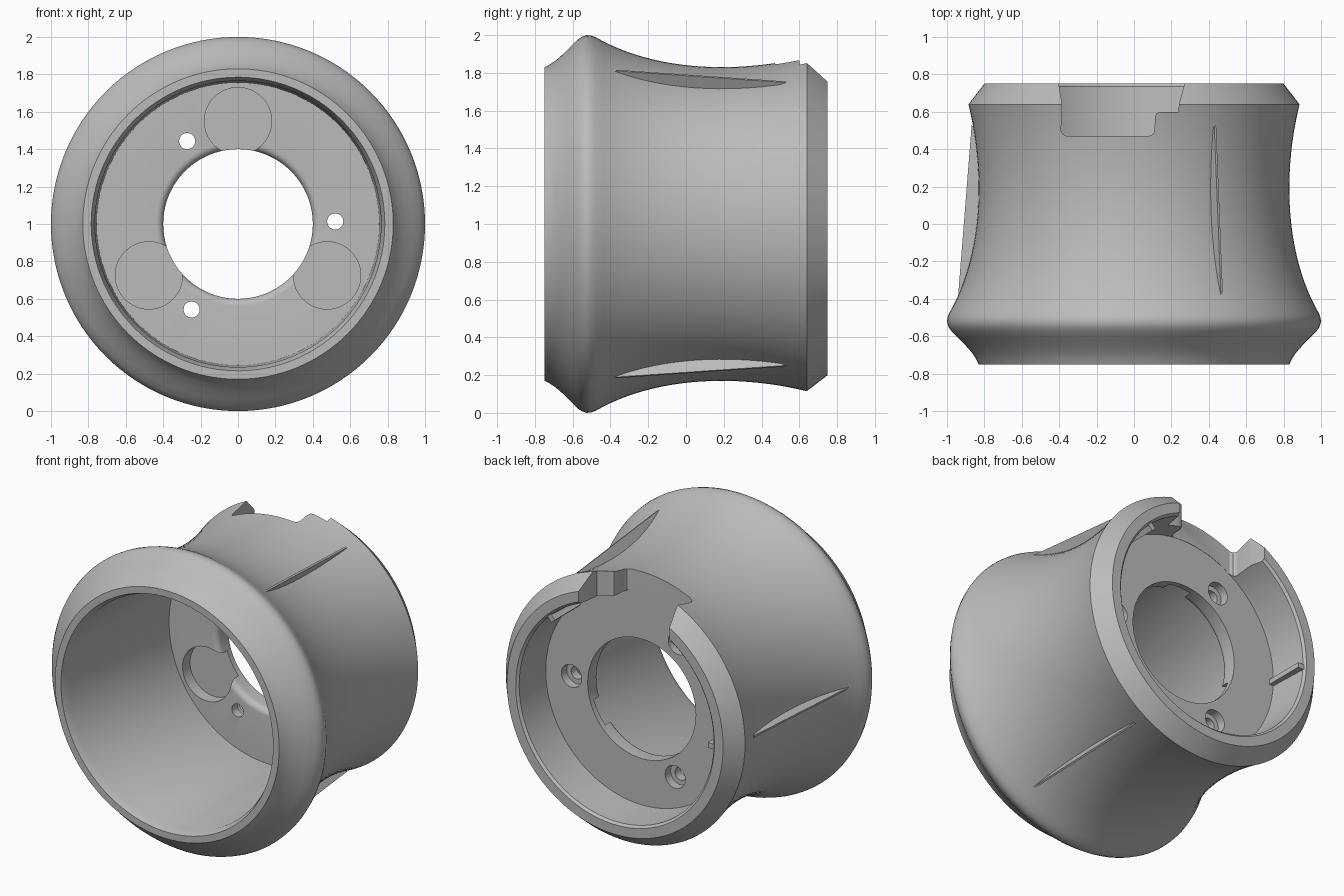
import bpy, bmesh, math
from mathutils import Vector, Matrix
from mathutils.geometry import interpolate_bezier

if "Cube" in bpy.data.objects:
    bpy.data.objects.remove(bpy.data.objects["Cube"])

grey = bpy.data.materials.new("mid grey")
grey.use_nodes = True
grey.diffuse_color = (0.5, 0.5, 0.5, 1)
grey.node_tree.nodes["Principled BSDF"].inputs["Base Color"].default_value = (0.5, 0.5, 0.5, 1)


def finish(name, bm):
    bmesh.ops.recalc_face_normals(bm, faces=bm.faces)
    mesh = bpy.data.meshes.new(name)
    bm.to_mesh(mesh)
    bm.free()
    mesh.materials.append(grey)
    ob = bpy.data.objects.new(name, mesh)
    bpy.context.collection.objects.link(ob)
    return ob


def around(angle, radius, y=0):
    a = math.radians(angle)
    return Vector((radius * math.cos(a), y, 1 + radius * math.sin(a)))


def lathe(name, profile, steps=128):
    """Revolve a closed (y, radius) profile around the hub axis."""
    bm = bmesh.new()
    rings = [[bm.verts.new(around(360 * i / steps, r, y)) for y, r in profile]
             for i in range(steps)]
    for i in range(steps):
        a, b = rings[i], rings[(i + 1) % steps]
        for j in range(len(profile)):
            k = (j + 1) % len(profile)
            bm.faces.new((a[j], a[k], b[k], b[j]))
    return finish(name, bm)


def prism(name, points, offset):
    """Extrude a planar outline by a vector."""
    bm = bmesh.new()
    face = bm.faces.new([bm.verts.new(p) for p in points])
    new = bmesh.ops.extrude_face_region(bm, geom=[face])["geom"]
    bmesh.ops.translate(bm, vec=offset,
                        verts=[v for v in new if isinstance(v, bmesh.types.BMVert)])
    return finish(name, bm)


def drill(name, centre, radius, y0, y1):
    circle = [centre + Vector((radius * math.cos(t), y0, radius * math.sin(t)))
              for t in (math.tau * i / 48 for i in range(48))]
    return prism(name, circle, Vector((0, y1 - y0, 0)))


def cut(target, cutter):
    mod = target.modifiers.new("cut", 'BOOLEAN')
    mod.operation = 'DIFFERENCE'
    mod.solver = 'EXACT'
    mod.object = cutter
    bpy.context.view_layer.update()
    bpy.context.view_layer.objects.active = target
    bpy.ops.object.modifier_apply(modifier=mod.name)
    bpy.data.objects.remove(cutter)


# Hub body: flared front lip, waisted side, bevelled back rim, web with bore
waist = interpolate_bezier(Vector((-0.48, 0.99)), Vector((-0.18, 0.815)),
                           Vector((0.25, 0.79)), Vector((0.64, 0.885)), 24)
lip = [(-0.75, 0.83), (-0.72, 0.845), (-0.69, 0.865), (-0.65, 0.9), (-0.61, 0.94),
       (-0.575, 0.975), (-0.55, 0.992), (-0.525, 1.0), (-0.505, 0.998)]
back = [(0.75, 0.80), (0.75, 0.735), (0.735, 0.72), (0.468, 0.71), (0.468, 0.40)]
fillet = [(0.39 - 0.04 * math.sin(t), 0.44 - 0.04 * math.cos(t))
          for t in (math.pi / 2 * i / 6 for i in range(7))]
cup = [(0.35, 0.755), (-0.70, 0.765), (-0.75, 0.785)]
hub = lathe("hub_body", lip + [tuple(p)[:2] for p in waist] + back + fillet + cup)

# Stepped notch through the top of the back rim
outline = [(-0.41, 0.8), (-0.385, 0.64), (-0.39, 0.50), (-0.38, 0.48), (-0.36, 0.47),
           (0.08, 0.47), (0.102, 0.48), (0.11, 0.50), (0.112, 0.57), (0.12, 0.592),
           (0.14, 0.60), (0.238, 0.60), (0.24, 0.64), (0.285, 0.8)]
cut(hub, prism("notch_cutter", [Vector((x, y, 1.5)) for x, y in outline], Vector((0, 0, 0.7))))

# Round pockets in the web and counterbored screw holes
for turn in range(3):
    cut(hub, drill("pocket_cutter", around(90 + 120 * turn, 0.55), 0.18, 0.2, 0.43))
    screw = around(1.5 + 120 * turn, 0.52)
    cut(hub, drill("screw_cutter", screw, 0.043, 0.2, 0.6))
    cut(hub, drill("counterbore_cutter", screw, 0.075, 0.41, 0.6))

bpy.ops.object.select_all(action='DESELECT')
hub.select_set(True)
bpy.context.view_layer.objects.active = hub
bpy.ops.object.shade_smooth_by_angle(angle=math.radians(25))

# Thin straight-edged fins bridging the waist
for turn in range(3):
    angle = 60 + 120 * turn
    radial = around(angle, 1) - Vector((0, 0, 1))
    side = radial.cross(Vector((0, 1, 0))) * 0.012
    corners = [(-0.38, 0.94), (0.53, 0.868), (0.42, 0.82), (0.1, 0.80), (-0.2, 0.84)]
    prism("waist_fin_%d" % (turn + 1),
          [around(angle, r, y) - side / 2 for y, r in corners], side)

# Short stop ribs inside the back rim
for number, angle in enumerate((47, 182)):
    radial = around(angle, 1) - Vector((0, 0, 1))
    side = radial.cross(Vector((0, 1, 0))) * 0.035
    corners = [(0.46, 0.74), (0.74, 0.74), (0.74, 0.68), (0.46, 0.68)]
    prism("rim_stop_%d" % (number + 1),
          [around(angle, r, y) - side / 2 for y, r in corners], side)
